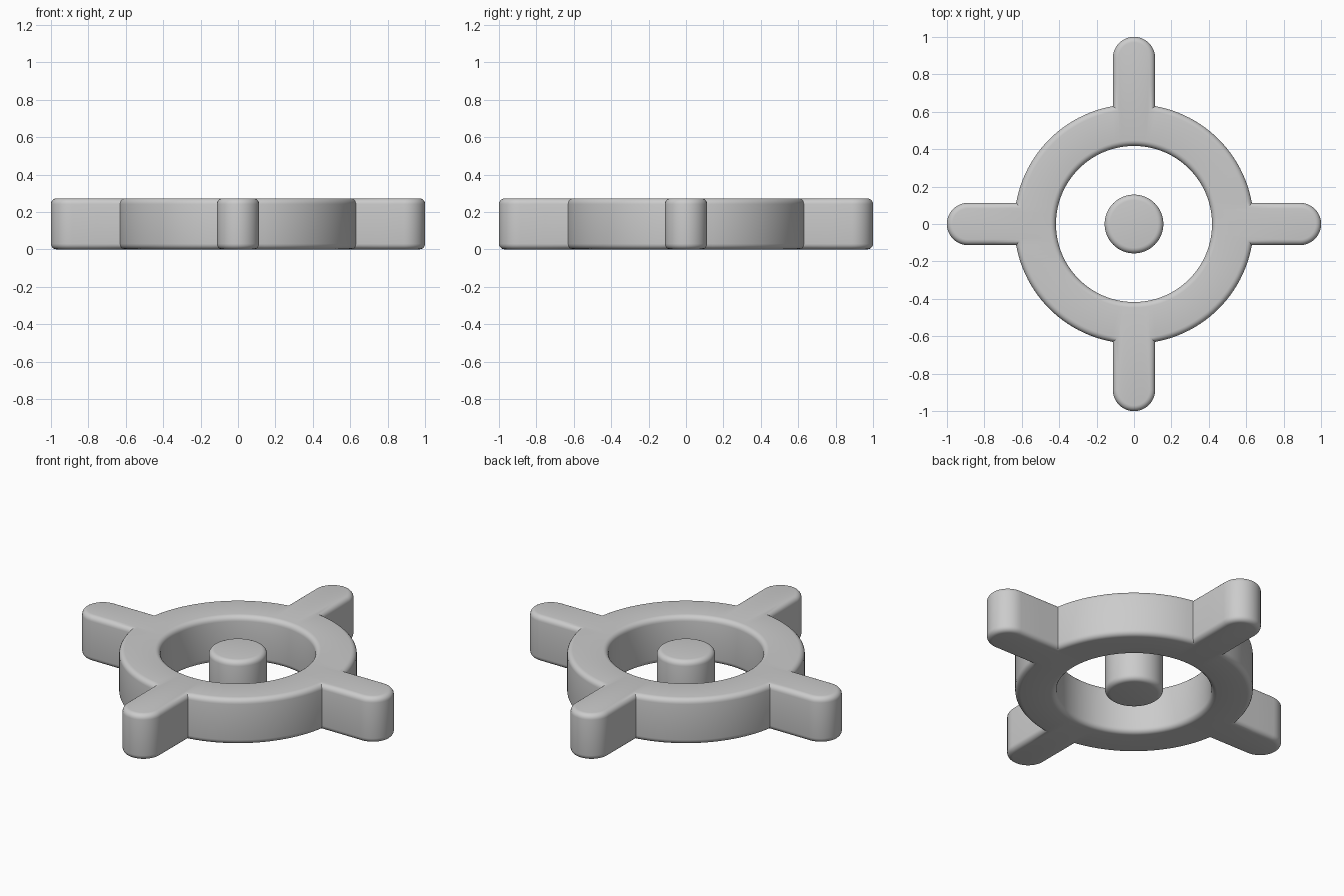
import bpy, bmesh
from math import sin, cos, pi, atan2, sqrt

if "Cube" in bpy.data.objects:
    bpy.data.objects.remove(bpy.data.objects["Cube"])

H, B = 0.272, 0.03            # height, edge rounding
RO, RI, RD = 0.64, 0.417, 0.157   # ring outer, hole and centre disc radii
W = 0.113                     # tab half width
SEG = 5


def edge_profile():
    """(inset, z) pairs going up a wall with rounded bottom and top edges."""
    arc = [(B - B * sin(i * pi / 2 / SEG), B - B * cos(i * pi / 2 / SEG)) for i in range(SEG + 1)]
    return arc + [(d, H - z) for d, z in reversed(arc)]


def outline(d):
    """Ring outline with four round-ended tabs, inset by d."""
    r, w, c = RO - d, W - d, 1 - W
    j = sqrt(r * r - w * w)
    a0 = atan2(w, j)
    quarter = [(c + w * cos(t), w * sin(t)) for t in [-pi / 2 + pi * i / 20 for i in range(21)]]
    quarter.insert(0, ((j + c) / 2, -w))
    quarter.append(((j + c) / 2, w))
    n = 24
    quarter += [(r * cos(a0 + (pi / 2 - 2 * a0) * i / n), r * sin(a0 + (pi / 2 - 2 * a0) * i / n))
                for i in range(n + 1)]
    return [(x * cos(k * pi / 2) - y * sin(k * pi / 2), x * sin(k * pi / 2) + y * cos(k * pi / 2))
            for k in range(4) for x, y in quarter]


def circle(r, angles):
    return [(r * cos(a), r * sin(a)) for a in angles]


def build(name, loops, closed):
    """Skin stacked (points, z) loops; close into a ring or cap both ends."""
    bm = bmesh.new()
    rows = [[bm.verts.new((x, y, z)) for x, y in pts] for pts, z in loops]
    n = len(rows[0])
    for k in range(len(rows) if closed else len(rows) - 1):
        a, b = rows[k], rows[(k + 1) % len(rows)]
        for i in range(n):
            bm.faces.new((a[i], a[(i + 1) % n], b[(i + 1) % n], b[i]))
    if not closed:
        bm.faces.new(rows[0][::-1])
        bm.faces.new(rows[-1])
    bmesh.ops.recalc_face_normals(bm, faces=bm.faces)
    me = bpy.data.meshes.new(name)
    bm.to_mesh(me)
    bm.free()
    ob = bpy.data.objects.new(name, me)
    bpy.context.collection.objects.link(ob)
    bpy.ops.object.select_all(action='DESELECT')
    ob.select_set(True)
    bpy.context.view_layer.objects.active = ob
    bpy.ops.object.shade_smooth_by_angle(angle=pi / 6)


prof = edge_profile()

# Ring with four tabs: up the outer wall, then down the hole wall
angles = [atan2(y, x) for x, y in outline(0)]
outer = [(outline(d), z) for d, z in prof]
inner = [(circle(RI + d, angles), z) for d, z in reversed(prof)]
build("tabbed_ring", outer + inner, True)

# Loose centre disc
even = [2 * pi * i / 64 for i in range(64)]
build("centre_disc", [(circle(RD - d, even), z) for d, z in prof], False)
